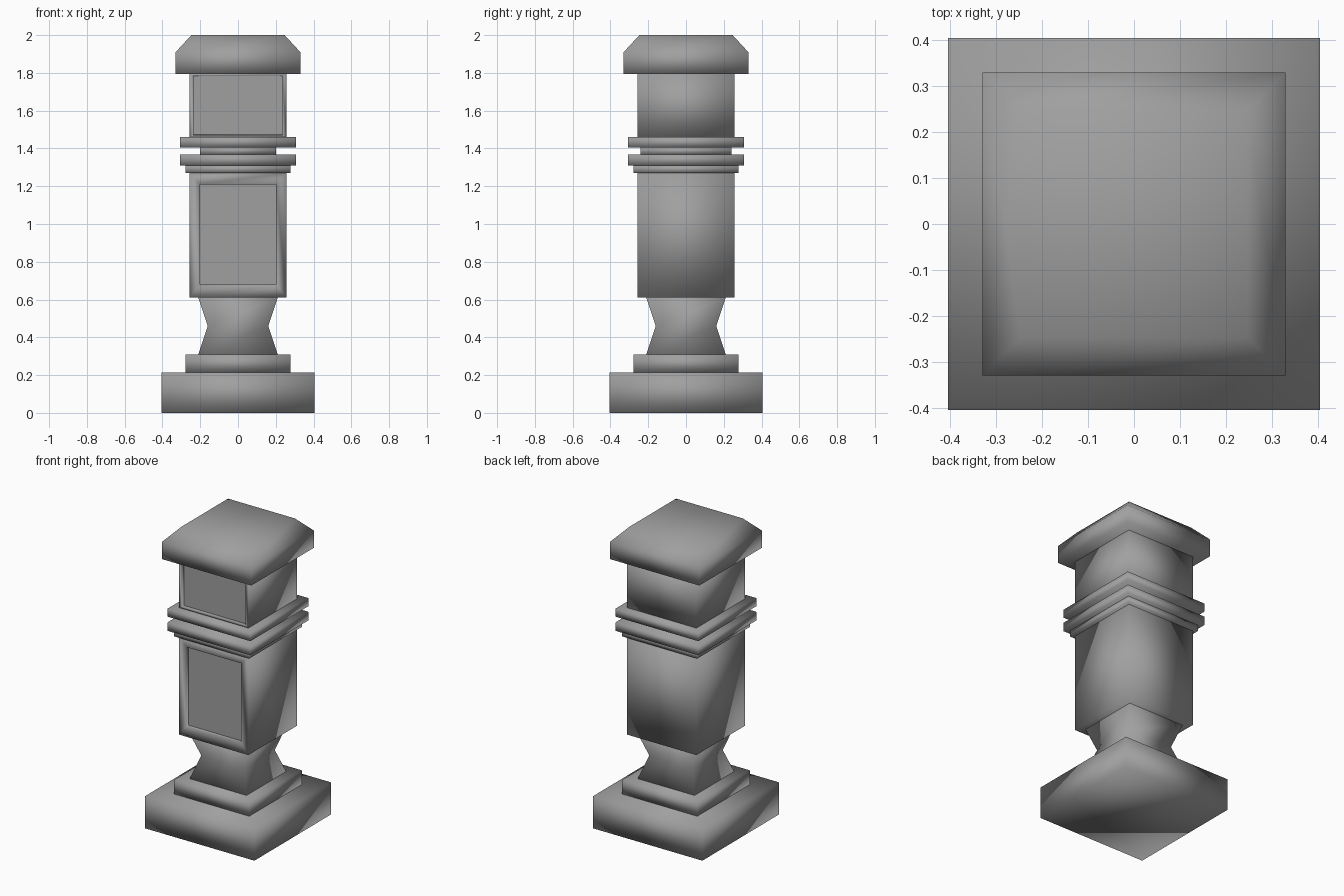
import bpy, bmesh

if "Cube" in bpy.data.objects:
    bpy.data.objects.remove(bpy.data.objects["Cube"], do_unlink=True)

# Single stone colour
stone = bpy.data.materials.new("grey stone")
stone.use_nodes = True
colour = (0.35, 0.35, 0.35, 1)
stone.diffuse_color = colour
stone.node_tree.nodes["Principled BSDF"].inputs["Base Color"].default_value = colour


def square_part(name, levels, panel=None):
    """Loft rectangles given as (z, half width, half depth).
    panel = (half width, z low, z high, depth) sinks a panel into the front."""
    bm = bmesh.new()
    rings = []
    for z, hx, hy in levels:
        corners = ((-hx, -hy), (hx, -hy), (hx, hy), (-hx, hy))
        rings.append([bm.verts.new((x, y, z)) for x, y in corners])
    bm.faces.new(rings[0][::-1])
    bm.faces.new(rings[-1])
    for low, high in zip(rings, rings[1:]):
        for i in range(4):
            j = (i + 1) % 4
            bm.faces.new((low[i], low[j], high[j], high[i]))
    bm.normal_update()
    for face in bm.faces:
        face.smooth = True
    if panel:
        half, z_low, z_high, depth = panel
        front = min(bm.faces, key=lambda f: f.calc_center_median().y)
        middle = (z_low + z_high) / 2
        # Rim of the frame, then the sunken panel
        bmesh.ops.inset_individual(bm, faces=[front], thickness=0.01)
        for v in front.verts:
            v.co.x = half if v.co.x > 0 else -half
            v.co.z = z_high if v.co.z > middle else z_low
        bmesh.ops.inset_individual(bm, faces=[front], thickness=0.001, depth=-depth)
        front.smooth = False
    mesh = bpy.data.meshes.new(name)
    bm.to_mesh(mesh)
    bm.free()
    mesh.materials.append(stone)
    obj = bpy.data.objects.new(name, mesh)
    bpy.context.collection.objects.link(obj)
    return obj


def block(name, z_low, z_high, half, half_y=None, panel=None):
    half_y = half_y or half
    return square_part(name, [(z_low, half, half_y), (z_high, half, half_y)], panel)


# Stepped foot
block("base_slab", 0, 0.215, 0.405)
block("base_step", 0.215, 0.31, 0.278)

# Pinched waist
square_part("waist", [(0.31, 0.21, 0.21), (0.46, 0.16, 0.16), (0.61, 0.21, 0.21)])

# Main shaft with sunken front panel
block("lower_shaft", 0.61, 1.27, 0.256, panel=(0.202, 0.68, 1.21, 0.02))

# Collar mouldings
block("collar_step", 1.27, 1.31, 0.278)
block("collar_lower", 1.31, 1.368, 0.306)
block("collar_core", 1.368, 1.405, 0.2, 0.24)
block("collar_upper", 1.405, 1.46, 0.306)

# Upper shaft with sunken front panel
block("upper_shaft", 1.46, 1.793, 0.256, panel=(0.235, 1.472, 1.785, 0.02))

# Chamfered cap
square_part("cap", [(1.793, 0.33, 0.33), (1.91, 0.33, 0.33), (2.0, 0.247, 0.247)])
